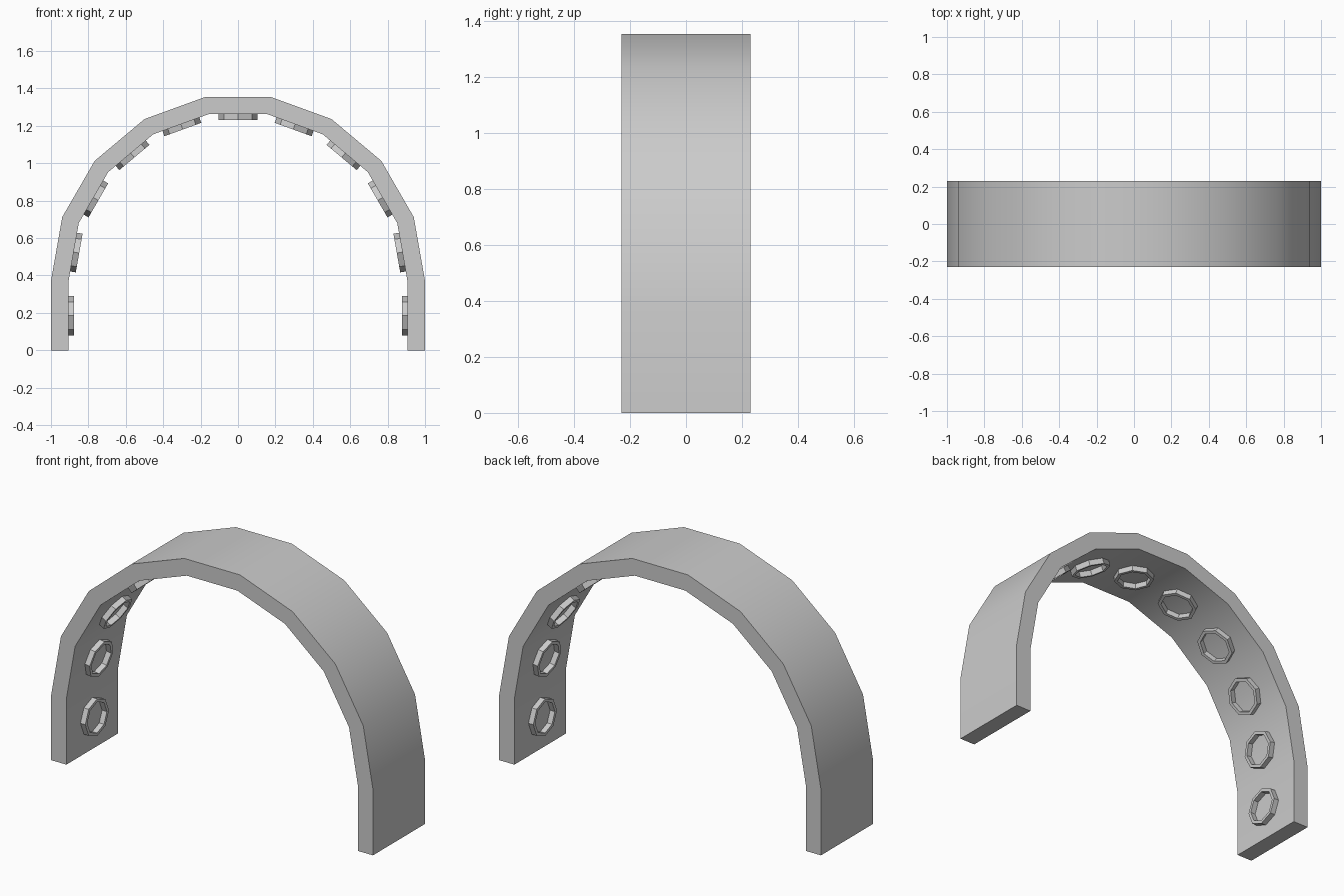
import bpy, bmesh
from math import sin, cos, radians, pi
from mathutils import Matrix, Vector

if "Cube" in bpy.data.objects:
    bpy.data.objects.remove(bpy.data.objects["Cube"])

CZ = 0.37                 # height where the straight legs meet the curve
R_OUT, R_IN = 1.0, 0.906
HALF_W = 0.23


def make_object(name, bm):
    bmesh.ops.recalc_face_normals(bm, faces=bm.faces)
    mesh = bpy.data.meshes.new(name)
    bm.to_mesh(mesh)
    bm.free()
    ob = bpy.data.objects.new(name, mesh)
    bpy.context.collection.objects.link(ob)
    return ob


def loft(bm, sections, closed):
    rows = [[bm.verts.new(p) for p in s] for s in sections]
    n = len(rows)
    for i in range(n if closed else n - 1):
        a, b = rows[i], rows[(i + 1) % n]
        for j in range(4):
            k = (j + 1) % 4
            bm.faces.new((a[j], a[k], b[k], b[j]))
    if not closed:
        bm.faces.new(rows[0])
        bm.faces.new(rows[-1])


# Arch band: rectangular section swept up one leg, round and down the other
def arch_section(x, z, x_in, z_in):
    return [(x, -HALF_W, z), (x, HALF_W, z), (x_in, HALF_W, z_in), (x_in, -HALF_W, z_in)]


sections = [arch_section(R_OUT, 0, R_IN, 0)]
for i in range(10):
    a = radians(20 * i)
    sections.append(arch_section(R_OUT * cos(a), CZ + R_OUT * sin(a),
                                 R_IN * cos(a), CZ + R_IN * sin(a)))
sections.append(arch_section(-R_OUT, 0, -R_IN, 0))
bm = bmesh.new()
loft(bm, sections, False)
arch = make_object("arch_band", bm)
bpy.context.view_layer.objects.active = arch
arch.select_set(True)
bpy.ops.object.shade_smooth_by_angle(angle=radians(30))


# Octagonal raised rims, one on the middle of each inner facet
def add_rim(name, x, z, angle):
    r_out, r_in, h, sink = 0.105, 0.087, 0.03, 0.004
    secs = []
    for i in range(8):
        c, s = cos(i * pi / 4), sin(i * pi / 4)
        secs.append([(r_out * c, r_out * s, -sink), (r_out * c, r_out * s, h),
                     (r_in * c, r_in * s, h), (r_in * c, r_in * s, -sink)])
    bm = bmesh.new()
    loft(bm, secs, True)
    ob = make_object(name, bm)
    inward = Vector((-cos(angle), 0, -sin(angle)))
    side = Vector((0, 1, 0))
    tangent = side.cross(inward)
    rot = Matrix((tangent, side, inward)).transposed()
    ob.matrix_world = Matrix.Translation((x, 0, z)) @ rot.to_4x4()


apothem = R_IN * cos(radians(10))
for i in range(9):
    a = radians(10 + 20 * i)
    add_rim(f"curve_rim_{i + 1}", apothem * cos(a), CZ + apothem * sin(a), a)
add_rim("right_leg_rim", R_IN, CZ / 2, 0)
add_rim("left_leg_rim", -R_IN, CZ / 2, pi)
